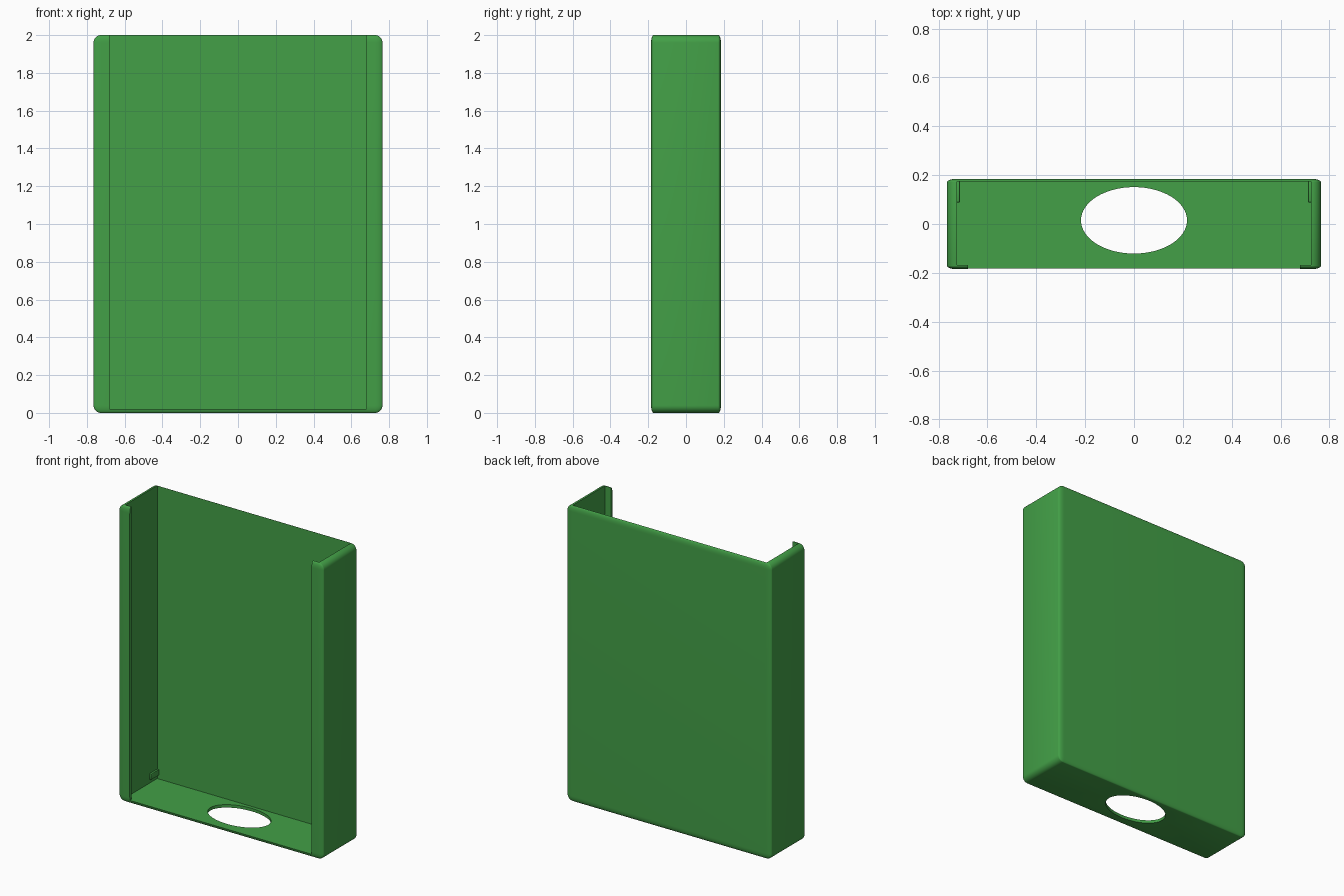
import bpy, bmesh, math
from mathutils import Matrix, Vector

if "Cube" in bpy.data.objects:
    bpy.data.objects.remove(bpy.data.objects["Cube"], do_unlink=True)

green = bpy.data.materials.new("green plastic")
green.use_nodes = True
COLOR = (0.056, 0.352, 0.063, 1)
green.diffuse_color = COLOR
green.node_tree.nodes["Principled BSDF"].inputs["Base Color"].default_value = COLOR


def finish(name, bm):
    mesh = bpy.data.meshes.new(name)
    bm.to_mesh(mesh)
    bm.free()
    mesh.materials.append(green)
    obj = bpy.data.objects.new(name, mesh)
    bpy.context.collection.objects.link(obj)
    return obj


def box(name, low, high, radius=0, segments=6, squash=1):
    """Box between two corners; squash flattens the edge rounding along y."""
    low, high = Vector(low), Vector(high)
    size = high - low
    bm = bmesh.new()
    bmesh.ops.create_cube(bm, size=1)
    bmesh.ops.scale(bm, vec=(size.x, size.y / squash, size.z), verts=bm.verts)
    if radius:
        bmesh.ops.bevel(bm, geom=bm.edges[:], offset=radius, segments=segments,
                        profile=0.5, affect='EDGES')
    bmesh.ops.scale(bm, vec=(1, squash, 1), verts=bm.verts)
    bmesh.ops.translate(bm, vec=(low + high) / 2, verts=bm.verts)
    return finish(name, bm)


def cut(target, cutter):
    cutter.hide_render = True
    mod = target.modifiers.new("cut", 'BOOLEAN')
    mod.operation = 'DIFFERENCE'
    mod.solver = 'EXACT'
    mod.object = cutter
    bpy.context.view_layer.objects.active = target
    bpy.ops.object.modifier_apply(modifier=mod.name)
    bpy.data.objects.remove(cutter, do_unlink=True)


# Rounded outer case
W, D, H = 0.765, 0.185, 2.0
FLOOR = 0.02
case = box("holder_case", (-W, -D, 0), (W, D, H), radius=0.04, segments=8, squash=0.35)

# Inner pocket, open at the top
cut(case, box("pocket_cutter", (-0.725, -0.168, FLOOR), (0.725, 0.173, 2.2)))

# Front opening between the two retaining lips
cut(case, box("front_cutter", (-0.68, -0.4, FLOOR), (0.68, -0.1, 2.2)))

# Oval hole through the floor
bm = bmesh.new()
bmesh.ops.create_cone(bm, cap_ends=True, segments=64, radius1=1, radius2=1, depth=0.4,
                      matrix=Matrix.Translation((0, 0.015, 0))
                      @ Matrix.Diagonal((0.217, 0.136, 1, 1)))
cut(case, finish("hole_cutter", bm))

# Small ridges on the side walls, just above the floor
ridges = [box(f"{side}_wall_ridge", (s * 0.72 - 0.008, 0.088, 0.045),
              (s * 0.72 + 0.008, 0.176, 0.085), radius=0.004, segments=2)
          for side, s in (("left", 1), ("right", -1))]

# Smooth shading with sharp edges
bpy.ops.object.select_all(action='DESELECT')
for obj in [case] + ridges:
    obj.select_set(True)
bpy.context.view_layer.objects.active = case
bpy.ops.object.shade_smooth_by_angle(angle=math.radians(30))
